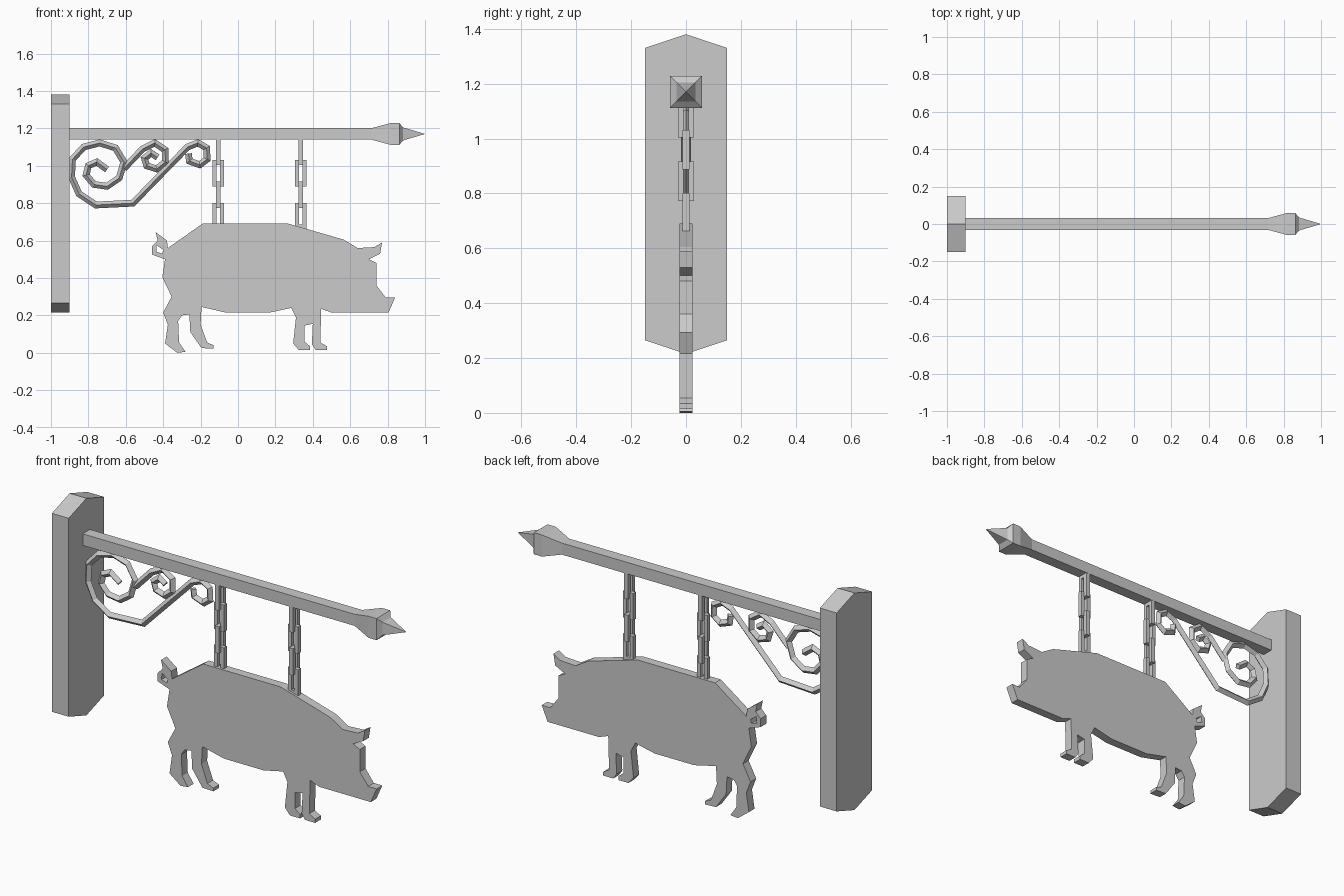
import bpy, bmesh
from math import radians

if "Cube" in bpy.data.objects:
    bpy.data.objects.remove(bpy.data.objects["Cube"])


def to_mesh(name, curve, loc, rot):
    ob = bpy.data.objects.new(name, curve)
    bpy.context.collection.objects.link(ob)
    ob.location, ob.rotation_euler = loc, rot
    bpy.ops.object.select_all(action='DESELECT')
    ob.select_set(True)
    bpy.context.view_layer.objects.active = ob
    bpy.ops.object.convert(target='MESH')
    bm = bmesh.new()
    bm.from_mesh(ob.data)
    bmesh.ops.remove_doubles(bm, verts=bm.verts, dist=1e-5)
    bmesh.ops.recalc_face_normals(bm, faces=bm.faces)
    bm.to_mesh(ob.data)
    bm.free()
    for p in ob.data.polygons:
        p.use_smooth = False
    return ob


def add_poly(curve, pts, cyclic):
    s = curve.splines.new('POLY')
    s.points.add(len(pts) - 1)
    for p, (x, z) in zip(s.points, pts):
        p.co = (x, z, 0, 1)
    s.use_cyclic_u = cyclic


def slab(name, outlines, half, loc=(0, 0, 0), turn=0):
    """Upright flat plate from an outline (plus holes), turned about z."""
    c = bpy.data.curves.new(name, 'CURVE')
    c.dimensions, c.fill_mode, c.extrude = '2D', 'BOTH', half
    for o in outlines:
        add_poly(c, o, True)
    return to_mesh(name, c, loc, (radians(90), 0, radians(turn)))


def bar(name, pts):
    """Four-sided diamond-section bar along a path in the xz plane."""
    c = bpy.data.curves.new(name, 'CURVE')
    c.dimensions, c.fill_mode = '2D', 'NONE'
    c.bevel_depth, c.bevel_resolution, c.use_fill_caps = 0.018, 0, True
    add_poly(c, pts, False)
    return to_mesh(name, c, (0, 0, 0), (radians(90), 0, 0))


# wall plate
slab("wall_plate", [[(-.15, .265), (0, .215), (.15, .265), (.15, 1.33), (0, 1.38), (-.15, 1.33)]],
     .05, (-.95, 0, 0), 90)

# beam with spear finial: square sections (x, half size), closed by a tip
bm = bmesh.new()
rings = []
for x, h in [(-.905, .031), (.715, .031), (.815, .058), (.863, .058), (.882, .035)]:
    rings.append([bm.verts.new((x, sy * h, 1.17 + sz * h))
                  for sy, sz in ((-1, -1), (1, -1), (1, 1), (-1, 1))])
tip = bm.verts.new((1, 0, 1.17))
bm.faces.new(rings[0])
for a, b in zip(rings, rings[1:]):
    for i in range(4):
        j = (i + 1) % 4
        bm.faces.new((a[i], a[j], b[j], b[i]))
for i in range(4):
    bm.faces.new((rings[-1][i], rings[-1][(i + 1) % 4], tip))
bmesh.ops.recalc_face_normals(bm, faces=bm.faces)
me = bpy.data.meshes.new("beam")
bm.to_mesh(me)
bm.free()
bpy.context.collection.objects.link(bpy.data.objects.new("beam", me))

# scroll bracket
bar("main_scroll", [
    (-.70, .98), (-.755, 1.02), (-.80, 1.0), (-.812, .95), (-.77, .90), (-.70, .89),
    (-.635, .935), (-.61, 1.02), (-.655, 1.095), (-.74, 1.122), (-.825, 1.10), (-.885, 1.035),
    (-.89, .94), (-.85, .85), (-.76, .79), (-.562, .80), (-.27, 1.10), (-.215, 1.122),
    (-.168, 1.095), (-.165, 1.035), (-.205, 1.005), (-.26, 1.025), (-.265, 1.065)])
bar("small_scroll", [
    (-.61, .985), (-.51, 1.09), (-.445, 1.122), (-.39, 1.085), (-.388, 1.02),
    (-.435, .983), (-.488, 1.0), (-.50, 1.04), (-.465, 1.068), (-.43, 1.045)])

# two hanging chains of alternating links
def frame(w, h):
    return [(-w, -h), (w, -h), (w, h), (-w, h)]

for side, x in (("left", -.105), ("right", .335)):
    for i in range(4):
        slab(f"{side}_chain_link_{i + 1}", [frame(.03, .072), frame(.0095, .045)], .012,
             (x, 0, 1.075 - i * .115), 90 if i % 2 == 0 else 0)

# pig-shaped sign board: outline and the hole in the curled tail
pig = [
    (-.19, .69), (.27, .69), (.565, .605), (.64, .56), (.73, .565), (.77, .59), (.76, .53),
    (.70, .50), (.74, .48), (.74, .36), (.79, .295), (.84, .295), (.805, .215), (.50, .215),
    (.445, .235), (.44, .055), (.475, .035), (.475, .015), (.415, .015), (.395, .045),
    (.40, .155), (.355, .145), (.355, .06), (.385, .035), (.385, .015), (.325, .015),
    (.295, .05), (.31, .19), (.285, .24), (.17, .215), (-.065, .215), (-.195, .245),
    (-.20, .15), (-.165, .055), (-.13, .04), (-.13, .022), (-.195, .025), (-.255, .11),
    (-.26, .205), (-.30, .20), (-.32, .17), (-.315, .055), (-.28, .005), (-.325, 0),
    (-.39, .05), (-.375, .15), (-.40, .215), (-.355, .30), (-.405, .405), (-.39, .50),
    (-.46, .525), (-.46, .57), (-.43, .60), (-.44, .645), (-.38, .60), (-.375, .56)]
slab("pig_board", [pig, [(-.435, .575), (-.40, .55), (-.405, .53), (-.437, .54)]], .024)
